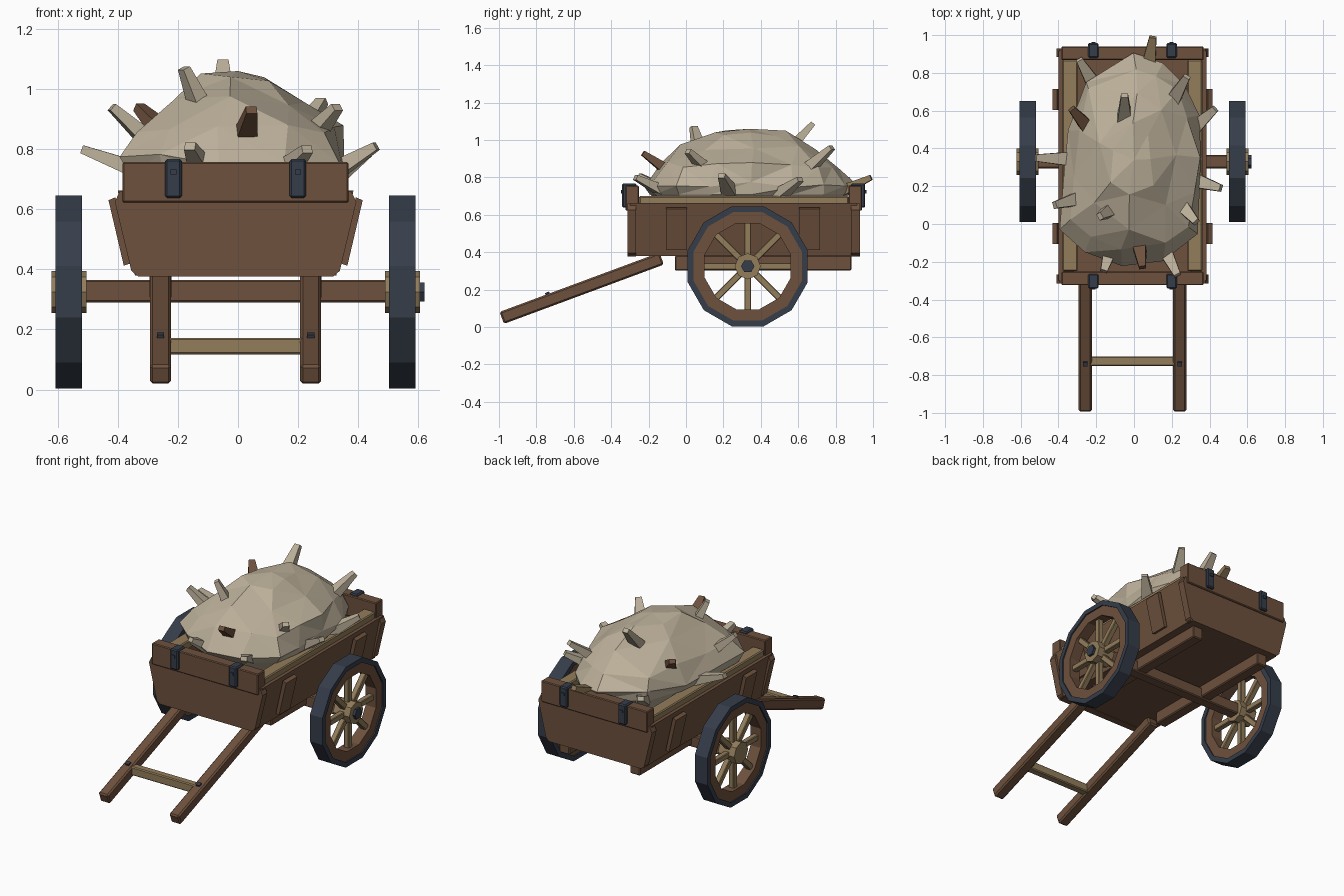
import bpy, bmesh, math, random
from mathutils import Vector, Matrix

if "Cube" in bpy.data.objects:
    bpy.data.objects.remove(bpy.data.objects["Cube"])

random.seed(4)
CX = -0.008          # centre line of the cart
MY = 0.308           # middle of the cart bed along y
WY, WZ = 0.33, 0.325  # wheel centre


def material(name, rgb):
    m = bpy.data.materials.new(name)
    m.diffuse_color = (*rgb, 1)
    m.use_nodes = True
    m.node_tree.nodes["Principled BSDF"].inputs["Base Color"].default_value = m.diffuse_color
    return m


BROWN = material("brown wood", (0.155, 0.082, 0.047))
TAN = material("tan wood", (0.29, 0.205, 0.105))
IRON = material("dark iron", (0.036, 0.047, 0.068))
CREAM = material("cream hide", (0.50, 0.43, 0.32))


def finish(name, bm, mat, bevel=0.0):
    bmesh.ops.recalc_face_normals(bm, faces=bm.faces)
    if bevel:
        bmesh.ops.bevel(bm, geom=bm.edges[:], offset=bevel, segments=1, affect='EDGES')
    me = bpy.data.meshes.new(name)
    bm.to_mesh(me)
    bm.free()
    me.materials.append(mat)
    ob = bpy.data.objects.new(name, me)
    bpy.context.collection.objects.link(ob)
    return ob


def box(name, lo, hi, mat, bevel=0.0, rot=None):
    lo, hi = Vector(lo), Vector(hi)
    bm = bmesh.new()
    bmesh.ops.create_cube(bm, size=1)
    m = Matrix.Translation((lo + hi) / 2) @ (rot or Matrix()) @ Matrix.Diagonal((*(hi - lo), 1))
    bm.transform(m)
    return finish(name, bm, mat, bevel)


def prism(name, profile, y0, y1, mat, bevel=0.0):
    """Extrude an (x, z) profile along y."""
    bm = bmesh.new()
    a = [bm.verts.new((CX + x, y0, z)) for x, z in profile]
    b = [bm.verts.new((CX + x, y1, z)) for x, z in profile]
    bm.faces.new(a)
    bm.faces.new(b)
    n = len(a)
    for i in range(n):
        bm.faces.new((a[i], a[(i + 1) % n], b[(i + 1) % n], b[i]))
    return finish(name, bm, mat, bevel)


def ring(name, x, half, r_out, r_in, mat, n=12):
    """Flat-bottomed n-sided ring around the axle."""
    bm = bmesh.new()
    rows = []
    for i in range(n):
        a = (i + 0.5) * math.tau / n
        rows.append([bm.verts.new((x + dx, WY + r * math.cos(a), WZ + r * math.sin(a)))
                     for r, dx in ((r_out, -half), (r_out, half), (r_in, half), (r_in, -half))])
    for i in range(n):
        p, q = rows[i], rows[(i + 1) % n]
        for j in range(4):
            bm.faces.new((p[j], p[(j + 1) % 4], q[(j + 1) % 4], q[j]))
    return finish(name, bm, mat)


def hub(name, x, half, r, n, mat):
    bm = bmesh.new()
    bmesh.ops.create_cone(bm, cap_ends=True, segments=n, radius1=r, radius2=r, depth=2 * half)
    bm.transform(Matrix.Translation((x, WY, WZ)) @ Matrix.Rotation(math.pi / 2, 4, 'Y'))
    return finish(name, bm, mat)


# Bed floor
box("bed_floor", (CX - 0.325, -0.29, 0.38), (CX + 0.325, 0.90, 0.41), BROWN)

for s in (-1, 1):
    # Leaning side boards, top rails and outside battens
    prism("side_board", [(s * .335, .38), (s * .392, .662), (s * .362, .662), (s * .305, .38)],
          -0.30, 0.915, BROWN)
    prism("side_rail", [(s * .29, .645), (s * .37, .645), (s * .37, .70), (s * .29, .70)],
          -0.25, 0.87, TAN, 0.006)
    for y in (-0.05, 0.66):
        prism("side_batten", [(s * .35, .42), (s * .372, .412), (s * .423, .63), (s * .40, .64)],
              y - 0.056, y + 0.056, BROWN)
    # Under-bed rail
    box("under_rail", (CX + s * .25 - .036, -0.06, 0.302), (CX + s * .25 + .036, 0.885, 0.382), BROWN, 0.006)
    # Pulling shaft with peg
    a, b = Vector((CX + s * .25, -0.985, 0.049)), Vector((CX + s * .25, -0.13, 0.366))
    d, c = b - a, (a + b) / 2
    half = Vector((.035, d.length / 2, .034))
    tilt = Matrix.Rotation(math.atan2(d.z, d.y), 4, 'X')
    box("shaft", c - half, c + half, BROWN, 0.009, tilt)
    p = a + d * 0.3 + Vector((0, -.012, .034))
    box("shaft_peg", p - Vector((.012, .012, .008)), p + Vector((.012, .012, .008)), IRON, 0, tilt)

    # Wheel: iron tyre, wooden rim, spokes and hub
    x = CX + s * 0.555
    ring("tyre", x, 0.044, 0.332, 0.300, IRON)
    ring("wheel_rim", x, 0.036, 0.302, 0.238, BROWN)
    for k in range(8):
        r = Matrix.Rotation(k * math.tau / 8, 4, 'X')
        c = Vector((x, WY, WZ)) + r @ Vector((0, 0, 0.15))
        h = Vector((.018, .018, .10))
        box("spoke", c - h, c + h, TAN, 0.004, r)
    hub("hub", x, 0.058, 0.070, 8, TAN)

# Axle, single iron axle cap, crossbar between shafts
box("axle", (CX - .52, WY - .035, .29), (CX + .52, WY + .035, .365), BROWN, 0.006)
hub("axle_cap", 0.610, 0.011, 0.036, 6, IRON)
box("crossbar", (CX - .23, -0.752, .117), (CX + .23, -0.702, .172), TAN, 0.006)

# End boards, caps and iron straps, mirrored front to back
END = [(-.325, .377), (.325, .377), (.347, .395), (.402, .625), (.385, .66), (-.385, .66), (-.402, .625), (-.347, .395)]
for e in (-1, 1):
    def span(y0, y1):
        """Distances from the bed middle to sorted y values at this end."""
        return sorted((MY + e * y0, MY + e * y1))
    y0, y1 = span(0.575, 0.622)
    prism("end_board", END, y0, y1, BROWN)
    y0, y1 = span(0.56, 0.632)
    box("end_cap", (CX - .376, y0, .622), (CX + .376, y1, .757), BROWN, 0.005)
    for s in (-1, 1):
        x = CX + s * 0.207
        y0, y1 = span(0.572, 0.650)
        box("strap", (x - .028, y0, .638), (x + .028, y1, .767), IRON, 0.007)
        y0, y1 = span(0.645, 0.656)
        box("strap_bolt", (x - .010, y0, .715), (x + .010, y1, .732), IRON)

# Lumpy hide load: rings shrunk from a plan outline
OUTLINE = [(.0, .89), (.14, .86), (.27, .75), (.33, .58), (.37, .36), (.35, .13), (.32, -.05),
           (.17, -.18), (-.07, -.21), (-.26, -.14), (-.38, -.03), (-.37, .22), (-.34, .50), (-.25, .76)]
RINGS = [(.60, .70, .75), (.71, .95, .97), (.765, 1, 1), (.865, .90, .87), (.965, .58, .64), (1.04, .28, .34)]
bm = bmesh.new()
levels = []
n = len(OUTLINE)
for k, (z, sx, sy) in enumerate(RINGS):
    row = []
    for i in range(0, n, 2 if k > 3 else 1):
        x, y = OUTLINE[i]
        j = 0.0 if k < 2 else 0.018
        row.append(bm.verts.new((x * sx + random.uniform(-j, j),
                                 WY + (y - WY) * sy + random.uniform(-j, j),
                                 z + random.uniform(-j, j))))
    levels.append(row)
for p, q in zip(levels, levels[1:]):
    m = len(q)
    for i in range(m):
        i2 = (i + 1) % m
        if len(p) == m:
            bm.faces.new((p[i], p[i2], q[i2], q[i]))
        else:
            a, b, c = p[2 * i], p[2 * i + 1], p[(2 * i + 2) % len(p)]
            bm.faces.new((a, b, q[i]))
            bm.faces.new((b, q[i2], q[i]))
            bm.faces.new((b, c, q[i2]))
top = bm.verts.new((0, .34, 1.06))
for i in range(len(levels[-1])):
    bm.faces.new((levels[-1][i], levels[-1][(i + 1) % len(levels[-1])], top))
bm.faces.new(levels[0])
bmesh.ops.triangulate(bm, faces=bm.faces[:])
finish("hide_load", bm, CREAM)

# Blunt spikes: (base, tip, material)
SPIKES = [
    ((.08, .86, .74), (.10, .99, .80), TAN), ((-.23, .77, .73), (-.29, .87, .79), CREAM),
    ((.22, .68, .87), (.28, .78, .96), CREAM), ((.34, .53, .73), (.43, .61, .79), CREAM),
    ((-.05, .58, .98), (-.05, .68, 1.09), CREAM), ((-.26, .53, .87), (-.33, .61, .94), BROWN),
    ((-.36, .345, .74), (-.52, .35, .80), CREAM), ((.36, .22, .75), (.46, .19, .81), CREAM),
    ((-.31, .13, .84), (-.42, .10, .94), CREAM), ((-.13, .07, .95), (-.18, .04, 1.07), CREAM),
    ((.26, .09, .86), (.33, .01, .94), CREAM), ((-.13, -.15, .75), (-.16, -.25, .81), CREAM),
    ((.03, -.13, .86), (.045, -.23, .93), BROWN), ((.17, -.15, .74), (.23, -.27, .80), CREAM)]
for base, tip, mat in SPIKES:
    b, t = Vector(base), Vector(tip)
    d = (t - b).normalized()
    b -= d * 0.06
    bm = bmesh.new()
    bmesh.ops.create_cone(bm, cap_ends=True, segments=4, radius1=0.058, radius2=0.026, depth=(t - b).length)
    bm.transform(Matrix.Translation((b + t) / 2) @ d.to_track_quat('Z', 'Y').to_matrix().to_4x4()
                 @ Matrix.Diagonal((1.0, 0.75, 1, 1)) @ Matrix.Rotation(math.pi / 4, 4, 'Z'))
    finish("spike", bm, mat)
